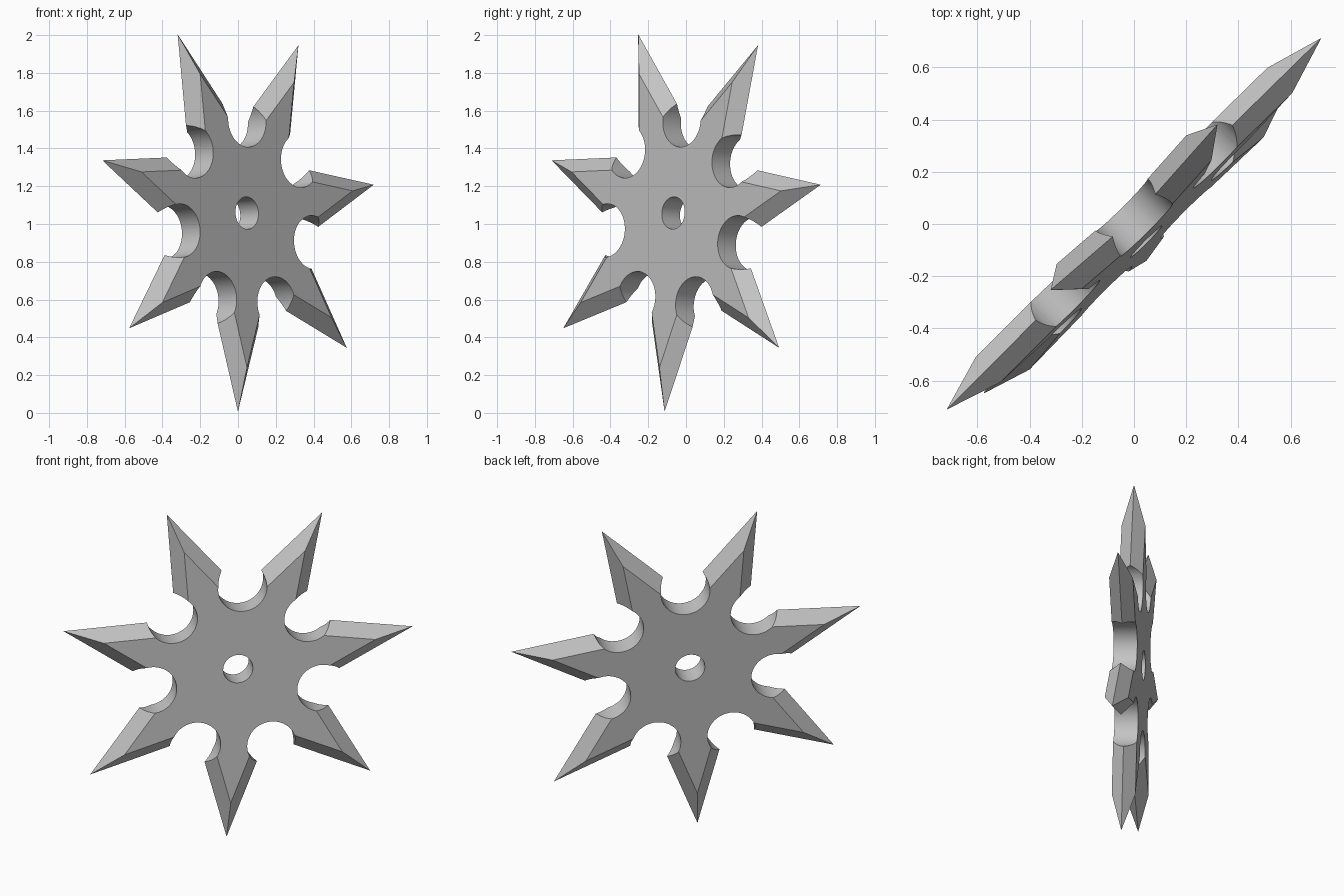
import bpy, bmesh
from math import sin, cos, pi, radians
from mathutils import Matrix, Vector

POINTS = 7
TIP, VALLEY = 1.04, 0.47      # outer star radii
FLAT = 0.778                  # flat face size relative to the cutting edge
HALF = 0.068                  # half thickness
START = radians(9.2)          # direction of the first point
STEP = 2 * pi / POINTS

cube = bpy.data.objects.get("Cube")
if cube:
    bpy.data.objects.remove(cube, do_unlink=True)


def polar(r, a, z=0.0):
    return Vector((r * cos(a), r * sin(a), z))


def make_object(name, bm):
    bmesh.ops.recalc_face_normals(bm, faces=bm.faces)
    mesh = bpy.data.meshes.new(name)
    bm.to_mesh(mesh)
    bm.free()
    ob = bpy.data.objects.new(name, mesh)
    bpy.context.collection.objects.link(ob)
    return ob


# Star body: flat star faces front and back, bevelled to a sharp middle edge
bm = bmesh.new()


def star_ring(scale, z):
    ring = []
    for i in range(POINTS):
        a = START + i * STEP
        ring.append(bm.verts.new(polar(TIP * scale, a, z)))
        ring.append(bm.verts.new(polar(VALLEY * scale, a + STEP / 2, z)))
    return ring


back, edge, front = star_ring(FLAT, -HALF), star_ring(1, 0), star_ring(FLAT, HALF)
for low, high in ((back, edge), (edge, front)):
    for i in range(len(low)):
        j = (i + 1) % len(low)
        bm.faces.new((low[i], low[j], high[j], high[i]))
bm.faces.new(front)
bm.faces.new(back[::-1])
star = make_object("throwing_star", bm)

# Cutters: round notches between the points and the centre hole
bm = bmesh.new()


def add_cutter(centre, radius):
    bmesh.ops.create_cone(bm, cap_ends=True, segments=48, radius1=radius,
                          radius2=radius, depth=0.5,
                          matrix=Matrix.Translation(centre))


for i in range(POINTS):
    add_cutter(polar(0.505, START + (i + 0.5) * STEP), 0.142)
add_cutter(Vector((0, 0.012, 0)), 0.086)
cutter = make_object("hole_cutter", bm)
cutter.hide_render = True

mod = star.modifiers.new("holes", "BOOLEAN")
mod.operation = "DIFFERENCE"
mod.solver = "EXACT"
mod.object = cutter
bpy.ops.object.select_all(action="DESELECT")
star.select_set(True)
bpy.context.view_layer.objects.active = star
bpy.ops.object.modifier_apply(modifier=mod.name)
bpy.data.objects.remove(cutter, do_unlink=True)
bpy.ops.object.shade_smooth_by_angle(angle=radians(25))

# Steel colour
steel = bpy.data.materials.new("grey steel")
steel.use_nodes = True
colour = (0.55, 0.55, 0.55, 1)
steel.diffuse_color = colour
steel.node_tree.nodes["Principled BSDF"].inputs["Base Color"].default_value = colour
star.data.materials.clear()
star.data.materials.append(steel)

# Stand the star upright, turned diagonally and leaning slightly
n = Vector((1, -1, 0.09)).normalized()
u = Vector((1, 1, 0)).normalized()
v = n.cross(u)
turn = Matrix((u, v, n)).transposed().to_4x4()
star.data.transform(Matrix.Translation((0, -0.02, 1.042)) @ turn)
